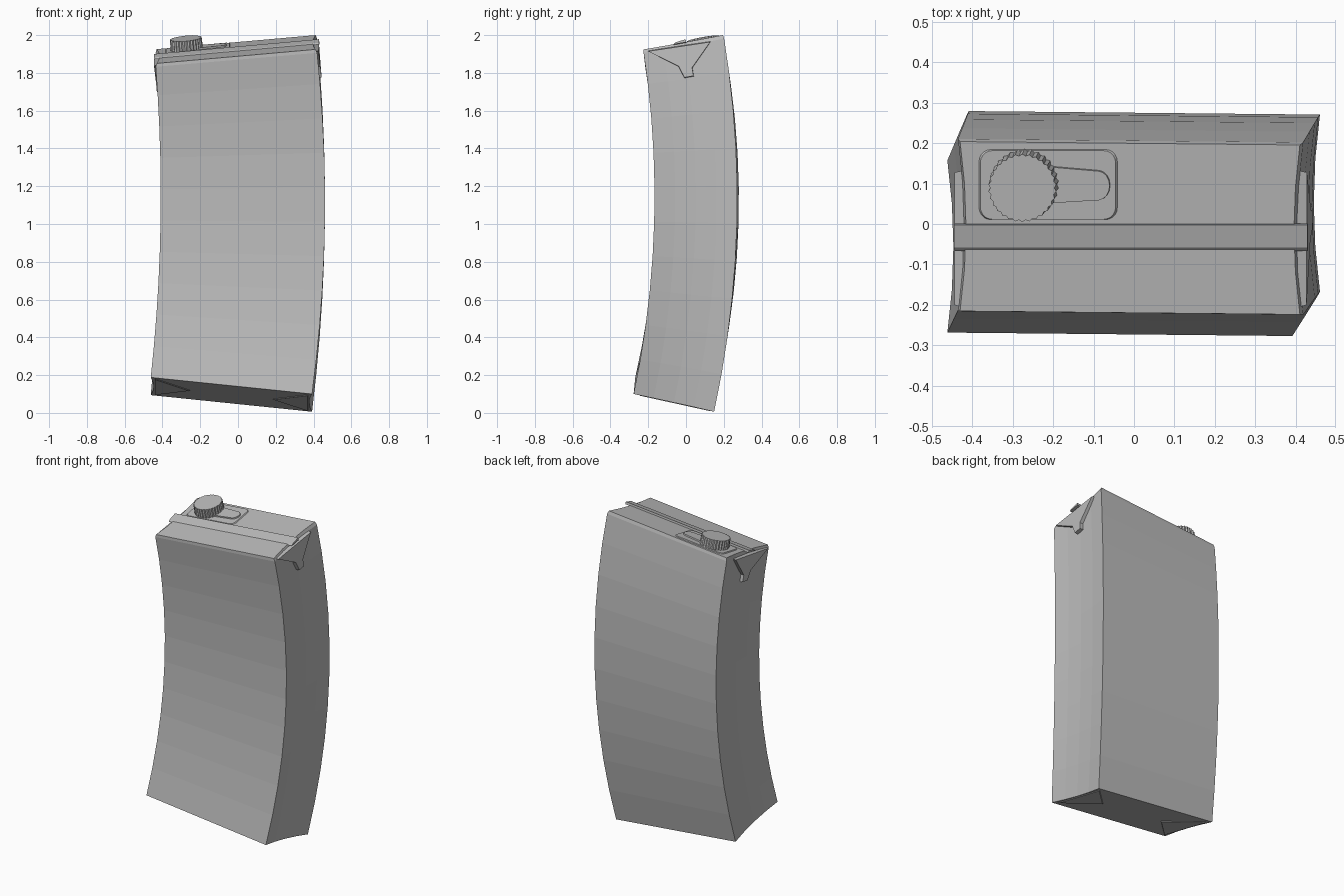
import bpy
import bmesh
from math import cos, sin, pi
from mathutils import Vector

cube = bpy.data.objects.get("Cube")
if cube:
    bpy.data.objects.remove(cube, do_unlink=True)

grey = bpy.data.materials.new("carton grey")
grey.use_nodes = True
tone = (0.5, 0.5, 0.5, 1)
grey.diffuse_color = tone
grey.node_tree.nodes["Principled BSDF"].inputs["Base Color"].default_value = tone


def finish(bm, name):
    bmesh.ops.recalc_face_normals(bm, faces=bm.faces)
    mesh = bpy.data.meshes.new(name)
    bm.to_mesh(mesh)
    bm.free()
    mesh.materials.append(grey)
    obj = bpy.data.objects.new(name, mesh)
    bpy.context.collection.objects.link(obj)
    return obj


def loft(name, rings):
    """Skin a stack of equal point rings and close both ends."""
    bm = bmesh.new()
    loops = [[bm.verts.new(p) for p in ring] for ring in rings]
    count = len(loops[0])
    for low, high in zip(loops, loops[1:]):
        for i in range(count):
            j = (i + 1) % count
            bm.faces.new((low[i], low[j], high[j], high[i]))
    bm.faces.new(loops[0])
    bm.faces.new(loops[-1])
    return finish(bm, name)


def prism(name, outline, origin, a, b, depth, taper=1.0):
    """Extrude a flat outline lying on axes a and b along the depth vector."""
    ca = sum(p[0] for p in outline) / len(outline)
    cb = sum(p[1] for p in outline) / len(outline)
    base = [origin + a * u + b * v for u, v in outline]
    top = [origin + a * (ca + (u - ca) * taper) + b * (cb + (v - cb) * taper) + depth
           for u, v in outline]
    return loft(name, [base, top])


def rounded(x0, x1, y0, y1, r, steps=5):
    pts = []
    for q, (cx, cy) in enumerate([(x1 - r, y1 - r), (x0 + r, y1 - r),
                                  (x0 + r, y0 + r), (x1 - r, y0 + r)]):
        for i in range(steps + 1):
            ang = (q + i / steps) * pi / 2
            pts.append((cx + r * cos(ang), cy + r * sin(ang)))
    return pts


# Carton body: sections follow a curved spine, tilting as they rise
def section(t, shrink=1.0):
    cx = -0.035 + 0.215 * t - 0.19 * t * t
    cy = -0.06 + 0.41 * t - 0.36 * t * t
    cz = 0.097 + 1.828 * t
    slope_x = -0.105 + 0.195 * t
    slope_y = -0.22 + 0.40 * t
    bulge = 4 * t * (1 - t)
    half_x = (0.427 + 0.008 * bulge) * shrink
    half_y = (0.213 + 0.006 * bulge) * shrink
    steps = [-1, -0.5, 0, 0.5, 1]
    edge = [(1 - 0.035 * (1 - v * v), v) for v in steps]
    ring = []
    for u, v in edge + [(-u, -v) for u, v in edge]:
        x, y = u * half_x, v * half_y - 0.01 * u * half_x
        ring.append(Vector((cx + x, cy + y, cz + slope_x * x + slope_y * y)))
    return ring


levels = [i / 10 for i in range(10)] + [0.99]
loft("carton_body", [section(t) for t in levels] + [section(1, 0.985)])

# Sloping top frame
top_o = Vector((0, 0, 1.928))
top_x = Vector((1, 0, 0.09))
top_y = Vector((0, 1, 0.18))
top_n = top_x.cross(top_y).normalized()

# Folded seam across the top
prism("top_seam", [(-0.068, -0.004), (0, -0.004), (0, 0.012), (-0.058, 0.004)],
      top_o - top_x * 0.445, top_y, top_n, top_x * 0.875)

# Spout plate, tongue and ribbed cap
prism("spout_plate", rounded(-0.385, -0.04, 0.01, 0.185, 0.03),
      top_o - top_n * 0.002, top_x, top_y, top_n * 0.007, 0.97)
tongue = [(-0.25, 0.05), (-0.085, 0.06)]
tongue += [(-0.085 + 0.027 * cos(a), 0.097 + 0.036 * sin(a))
           for a in [i * pi / 8 - pi / 2 for i in range(1, 8)]]
tongue += [(-0.085, 0.134), (-0.25, 0.148)]
prism("spout_tongue", tongue, top_o, top_x, top_y, top_n * 0.013, 0.97)
ribs = 30
cap = []
for i in range(ribs * 2):
    r = 0.086 if i % 2 else 0.081
    ang = i * pi / ribs
    cap.append((-0.271 + r * cos(ang), 0.1 + r * sin(ang)))
prism("screw_cap", cap, top_o, top_x, top_y, top_n * 0.062, 0.98)

# Folded ears at both ends of the top
ear = [(-0.2, 0.01), (-0.05, 0.12), (-0.03, 0.185), (0.02, 0.185),
       (0.02, 0.14), (0.14, 0.02)]
down = Vector((0.09, 0.17, -1))
for name, side, z in (("left_ear", 1, 1.963), ("right_ear", -1, 1.886)):
    origin = Vector((-0.01 + side * 0.41, -0.01, z))
    prism(name, ear, origin, top_y, down, Vector((side * 0.026, 0, 0)), 0.96)

# Triangular flaps folded under the base
base_o = Vector((-0.035, -0.06, 0.097))
base_x = Vector((1, 0, -0.105))
base_y = Vector((0, 1, -0.22))
base_n = -base_x.cross(base_y).normalized()
for name, side in (("left_base_flap", 1), ("right_base_flap", -1)):
    flap = [(side * 0.405, -0.19), (side * 0.405, 0.19), (side * 0.22, 0)]
    prism(name, flap, base_o, base_x, base_y, base_n * 0.004, 0.97)
